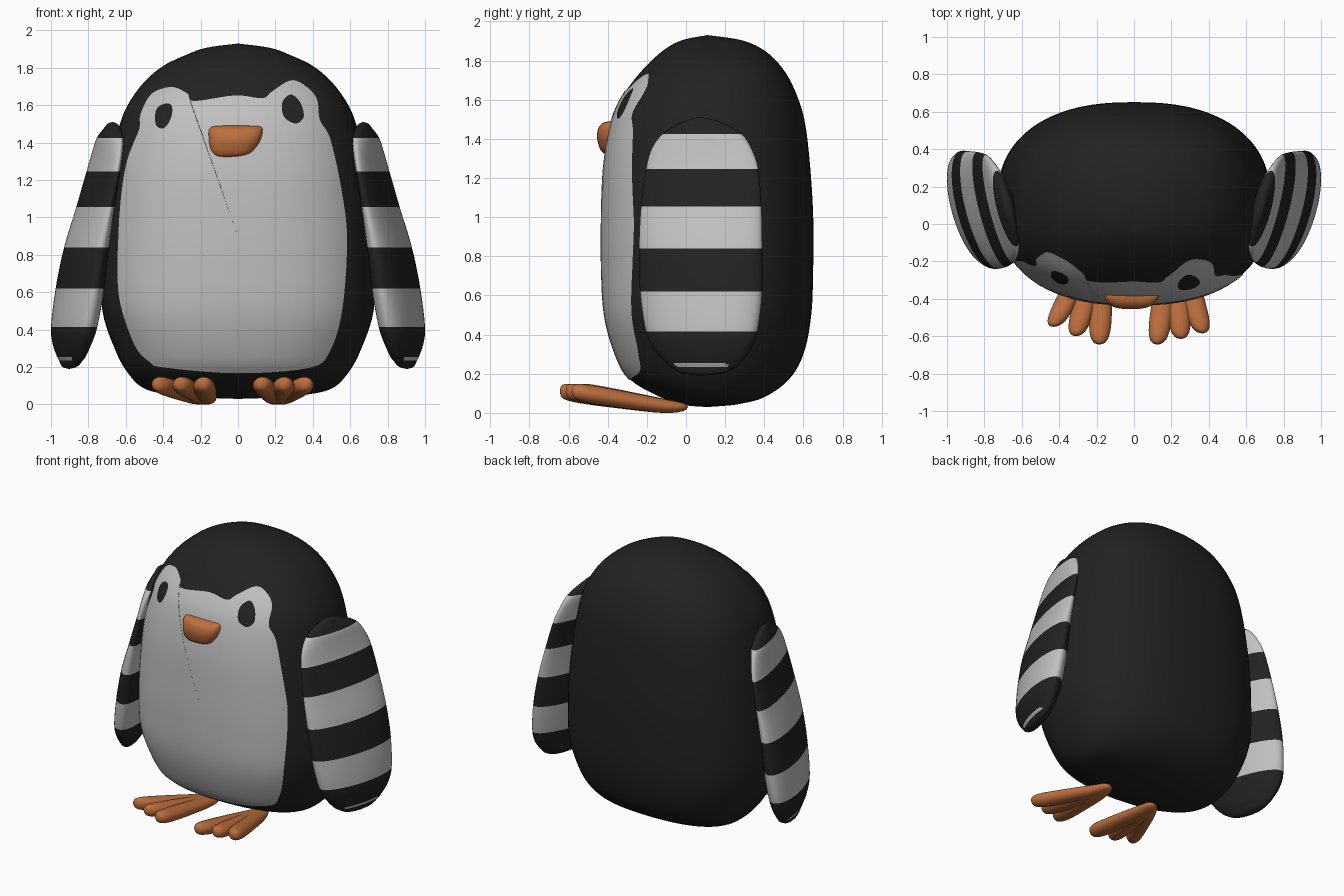
import bpy, bmesh, math
from mathutils import Vector
from mathutils.bvhtree import BVHTree

if "Cube" in bpy.data.objects:
    bpy.data.objects.remove(bpy.data.objects["Cube"])


def material(name, rgb):
    m = bpy.data.materials.new(name)
    m.diffuse_color = (*rgb, 1)
    m.use_nodes = True
    m.node_tree.nodes["Principled BSDF"].inputs["Base Color"].default_value = m.diffuse_color
    return m


BLACK = material("soft black", (0.016, 0.016, 0.016))
GREY = material("pale grey", (0.53, 0.53, 0.53))
ORANGE = material("orange", (0.52, 0.16, 0.048))


def spline(keys, sub, closed=False):
    """Catmull-Rom curve through rows of numbers."""
    n, out = len(keys), []
    pick = (lambda i: keys[i % n]) if closed else (lambda i: keys[max(0, min(n - 1, i))])
    for i in range(n if closed else n - 1):
        for s in range(sub):
            t = s / sub
            out.append([0.5 * (2 * b + (c - a) * t + (2 * a - 5 * b + 4 * c - d) * t * t
                               + (3 * b - a - 3 * c + d) * t ** 3)
                        for a, b, c, d in zip(pick(i - 1), pick(i), pick(i + 1), pick(i + 2))])
    if not closed:
        out.append(list(keys[-1]))
    return out


def loft(bm, keys, section, sides=48, sub=4):
    """Skin the rings that section(row, cos, sin) places along the splined keys."""
    rings = []
    for row in spline(keys, sub):
        rings.append([bm.verts.new(section(row, math.cos(a), math.sin(a)))
                      for a in (2 * math.pi * i / sides for i in range(sides))])
    for p, q in zip(rings, rings[1:]):
        for i in range(sides):
            j = (i + 1) % sides
            bm.faces.new((p[i], p[j], q[j], q[i]))


def finish(bm, name, mats, solid=True):
    if solid:
        bmesh.ops.remove_doubles(bm, verts=bm.verts, dist=1e-5)
        bmesh.ops.recalc_face_normals(bm, faces=bm.faces)
    for f in bm.faces:
        f.smooth = True
    me = bpy.data.meshes.new(name)
    bm.to_mesh(me)
    bm.free()
    for m in mats:
        me.materials.append(m)
    ob = bpy.data.objects.new(name, me)
    bpy.context.collection.objects.link(ob)
    return ob


def power(v, n):
    return math.copysign(abs(v) ** (2 / n), v)


# Body: rows are z, half width, front y, back y
BODY = [(.03, 0, .11, .11), (.035, .15, .03, .18), (.045, .3, -.03, .27), (.08, .49, -.13, .40),
        (.17, .59, -.285, .525), (.3, .66, -.36, .60), (.5, .725, -.415, .64),
        (.75, .73, -.43, .65), (1.0, .715, -.43, .65), (1.25, .685, -.42, .635),
        (1.47, .64, -.385, .61), (1.6, .59, -.335, .575), (1.72, .505, -.25, .52),
        (1.81, .40, -.165, .45), (1.87, .275, -.09, .37), (1.907, .17, -.01, .27),
        (1.93, 0, .11, .11)]


def body_section(r, c, s):
    z, hx, y0, y1 = r
    return (hx * power(c, 2.4), (y0 + y1) / 2 + (y1 - y0) / 2 * power(s, 2.4), z)


bm = bmesh.new()
loft(bm, BODY, body_section, 72, 5)
bmesh.ops.remove_doubles(bm, verts=bm.verts, dist=1e-5)
bmesh.ops.recalc_face_normals(bm, faces=bm.faces)
surface = BVHTree.FromBMesh(bm)
finish(bm, "body", [BLACK])


# Painted patches: front-view outlines laid on the body as thin plates
def patch(name, points, centre, mat, lift, rings=16):
    bm = bmesh.new()

    def place(x, z):
        co, no, _, _ = surface.ray_cast(Vector((x, -2, z)), Vector((0, 1, 0)))
        return bm.verts.new(co + no * lift)

    edge = spline(points, 5, True)
    n = len(edge)
    cx, cz = centre
    mid = place(cx, cz)
    last = None
    for k in range(1, rings + 1):
        f = k / rings
        ring = [place(cx + (x - cx) * f, cz + (z - cz) * f) for x, z in edge]
        for i in range(n):
            j = (i + 1) % n
            bm.faces.new((mid, ring[i], ring[j]) if last is None
                         else (last[i], ring[i], ring[j], last[j]))
        last = ring
    bm.normal_update()
    if sum(f.normal.y for f in bm.faces) > 0:
        bmesh.ops.reverse_faces(bm, faces=bm.faces)
    finish(bm, name, [mat], solid=False)


patch("belly_and_face",
      [(0, .17), (.385, .2), (.49, .29), (.555, .51), (.58, .88), (.55, 1.15), (.49, 1.42),
       (.435, 1.52), (.42, 1.63), (.36, 1.70), (.28, 1.73), (.18, 1.67), (.13, 1.635),
       (-.015, 1.65), (-.235, 1.62), (-.27, 1.66), (-.355, 1.695), (-.46, 1.66),
       (-.52, 1.55), (-.525, 1.47), (-.59, 1.31), (-.625, 1.1), (-.64, .83), (-.63, .56),
       (-.55, .32), (-.47, .23), (-.39, .2)], (0, .9), GREY, .005, 28)
patch("left_eye", [(-.435, 1.565), (-.40, 1.6), (-.353, 1.597), (-.353, 1.535), (-.39, 1.477),
                   (-.433, 1.49)], (-.393, 1.54), BLACK, .009, 4)
patch("right_eye", [(.235, 1.61), (.28, 1.652), (.33, 1.61), (.348, 1.535), (.305, 1.5),
                    (.245, 1.535)], (.29, 1.572), BLACK, .009, 4)

# Beak: rows are z, left x, right x, front y
BEAK = [(1.318, -.05, -.05, -.37), (1.322, -.11, .0, -.41), (1.34, -.14, .07, -.435),
        (1.38, -.155, .105, -.45), (1.42, -.157, .125, -.455), (1.46, -.157, .132, -.445),
        (1.483, -.145, .125, -.42), (1.49, -.11, .09, -.39), (1.492, -.01, -.01, -.37)]
bm = bmesh.new()
loft(bm, BEAK, lambda r, c, s: ((r[1] + r[2]) / 2 + (r[2] - r[1]) / 2 * power(c, 2.7),
                                -.37 + (r[3] + .37) * power(s, 2.7), r[0]), 40)
finish(bm, "beak", [ORANGE])

# Flippers: rows are z, inner x, outer x, front y, back y; stripe edges are keys
FLIPPER = [(.19, .905, .905, .08, .08), (.202, .86, .94, -.02, .19), (.235, .83, .957, -.08, .26),
           (.255, .815, .967, -.105, .28), (.32, .785, .99, -.16, .33), (.415, .752, 1.0, -.205, .365),
           (.62, .715, .975, -.235, .39), (.84, .69, .93, -.24, .39), (1.055, .66, .865, -.23, .385),
           (1.245, .63, .81, -.205, .37), (1.35, .615, .78, -.175, .335), (1.425, .61, .755, -.12, .285),
           (1.48, .63, .715, -.03, .19), (1.503, .65, .695, .03, .12), (1.51, .67, .67, .075, .075)]
STRIPES = [(.415, .62), (.84, 1.055), (1.245, 1.425)]
SPLAY = .25  # the back edge stands further out than the front edge

for side, name in ((1, "right_flipper"), (-1, "left_flipper")):
    def flipper_section(r, c, s):
        z, x0, x1, y0, y1 = r
        hx, hy = (x1 - x0) / 2, (y1 - y0) / 2
        t = math.sqrt(max(hx ** 2 - (SPLAY * hy) ** 2, (.35 * hx) ** 2))
        return (side * ((x0 + x1) / 2 + t * c + SPLAY * hy * s), (y0 + y1) / 2 + hy * s, z)

    bm = bmesh.new()
    loft(bm, FLIPPER, flipper_section)
    for f in bm.faces:
        m = f.calc_center_median()
        tip_mark = .235 < m.z < .255 and -.08 < m.y < .21 and abs(m.x) > .89
        f.material_index = int(tip_mark or any(a < m.z < b for a, b in STRIPES))
    finish(bm, name, [BLACK, GREY])

# Feet: three toes fanning from one heel; rows are fraction, half width, bottom z, top z
TOE = [(0, 0, .03, .03), (.04, .035, .01, .05), (.2, .05, 0, .07), (.5, .058, .02, .105),
       (.8, .06, .045, .138), (.93, .05, .062, .148), (.985, .028, .08, .14), (1, 0, .11, .11)]


def foot(name, heel, tips):
    bm = bmesh.new()
    for tip in tips:
        def toe_section(r, c, s):
            t, w, z0, z1 = r
            return (heel[0] + (tip[0] - heel[0]) * t + w * c,
                    heel[1] + (tip[1] - heel[1]) * t, (z0 + z1) / 2 + (z1 - z0) / 2 * s)
        loft(bm, TOE, toe_section, 24)
    finish(bm, name, [ORANGE])


foot("left_foot", (-.16, .01), [(-.43, -.55), (-.31, -.6), (-.185, -.645)])
foot("right_foot", (.21, .01), [(.125, -.645), (.25, -.615), (.365, -.585)])
